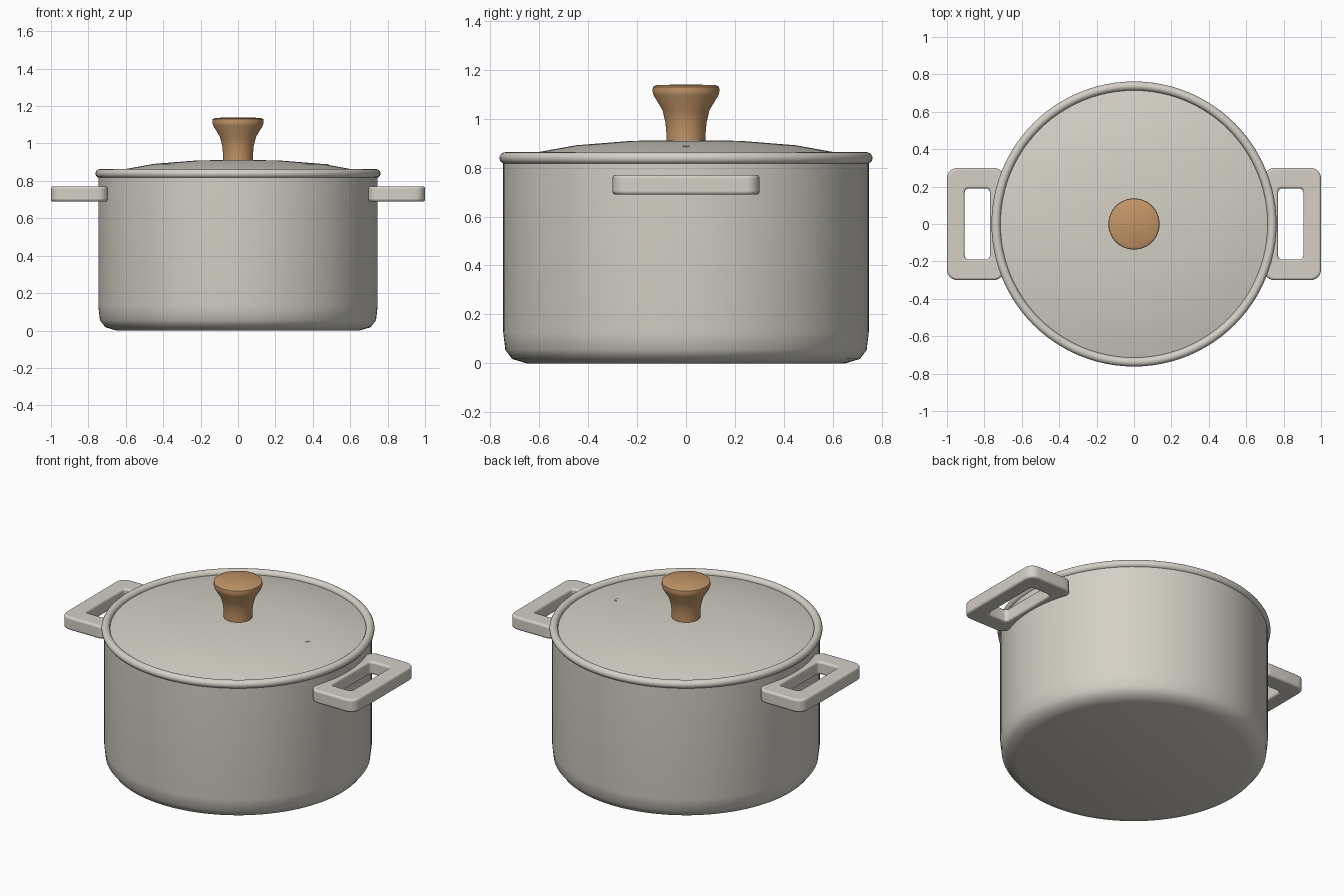
import bpy, bmesh, math

default = bpy.data.objects.get("Cube")
if default:
    bpy.data.objects.remove(default, do_unlink=True)


def make_material(name, colour):
    mat = bpy.data.materials.new(name)
    mat.use_nodes = True
    mat.diffuse_color = (*colour, 1)
    mat.node_tree.nodes["Principled BSDF"].inputs["Base Color"].default_value = (*colour, 1)
    return mat


enamel = make_material("warm grey enamel", (0.66, 0.63, 0.565))
wood = make_material("light wood", (0.54, 0.30, 0.135))


def finish(name, bm, mat, bevel=0):
    """Turn a bmesh into a smooth-shaded object, optionally with bevelled edges."""
    bmesh.ops.recalc_face_normals(bm, faces=bm.faces)
    mesh = bpy.data.meshes.new(name)
    bm.to_mesh(mesh)
    bm.free()
    mesh.materials.append(mat)
    obj = bpy.data.objects.new(name, mesh)
    bpy.context.collection.objects.link(obj)
    if bevel:
        mod = obj.modifiers.new("soft edges", 'BEVEL')
        mod.width, mod.segments = bevel, 3
        mod.limit_method, mod.angle_limit = 'ANGLE', math.radians(45)
    bpy.ops.object.select_all(action='DESELECT')
    obj.select_set(True)
    bpy.context.view_layer.objects.active = obj
    bpy.ops.object.shade_smooth_by_angle(angle=math.radians(45))
    return obj


def lathe(name, profile, mat, steps=96, closed=False):
    """Spin (radius, height) points around the z axis."""
    bm = bmesh.new()
    verts = [bm.verts.new((r, 0, z)) for r, z in profile]
    edges = [bm.edges.new(pair) for pair in zip(verts, verts[1:])]
    if closed:
        edges.append(bm.edges.new((verts[-1], verts[0])))
    bmesh.ops.spin(bm, geom=verts + edges, cent=(0, 0, 0), axis=(0, 0, 1),
                   angle=math.tau, steps=steps, use_merge=True)
    bmesh.ops.remove_doubles(bm, verts=bm.verts, dist=1e-5)
    return finish(name, bm, mat)


def rounded_rect(x0, x1, half_y, radius, steps=6):
    """Outline points of a rectangle with rounded corners."""
    corners = [(x1, half_y, 1, 1), (x0, half_y, -1, 1),
               (x0, -half_y, -1, -1), (x1, -half_y, 1, -1)]
    points = []
    for i, (x, y, sx, sy) in enumerate(corners):
        for k in range(steps + 1):
            a = (i + k / steps) * math.pi / 2
            points.append((x - sx * radius + radius * math.cos(a),
                           y - sy * radius + radius * math.sin(a)))
    return points


# Pot body with rounded base and an inner wall
lathe("pot_body", [(0, 0), (0.65, 0), (0.71, 0.018), (0.738, 0.055), (0.747, 0.13),
                   (0.747, 0.83), (0.72, 0.83), (0.72, 0.06), (0, 0.04)], enamel)

# Rolled rim ring
rim = [(0.738 + 0.024 * math.cos(i * math.tau / 16), 0.839 + 0.024 * math.sin(i * math.tau / 16))
       for i in range(16)]
lathe("rim", rim, enamel, closed=True)

# Domed lid
lathe("lid", [(0, 0.913), (0.225, 0.909), (0.45, 0.891), (0.61, 0.862), (0.722, 0.836),
              (0.722, 0.825), (0, 0.825)], enamel)

# Flared knob
lathe("lid_knob", [(0, 0.9), (0.08, 0.9), (0.08, 0.94), (0.084, 0.985), (0.096, 1.035),
                   (0.132, 1.095), (0.137, 1.112), (0.135, 1.13), (0.12, 1.137), (0, 1.14)],
      wood, steps=64)

# Small steam vent on the lid
bm = bmesh.new()
bmesh.ops.create_cone(bm, cap_ends=True, segments=16, radius1=0.014, radius2=0.014, depth=0.02)
bmesh.ops.translate(bm, verts=bm.verts, vec=(0.47, 0, 0.879))
finish("steam_vent", bm, enamel)

# Side handles: flat frames with a rectangular opening
for name, side in (("left_handle", 1), ("right_handle", -1)):
    bm = bmesh.new()
    outlines = (rounded_rect(0.695, 1.0, 0.3, 0.055), rounded_rect(0.77, 0.905, 0.19, 0.022))
    rings = [[bm.verts.new((side * x, y, z)) for x, y in outline]
             for outline, z in ((outlines[0], 0.69), (outlines[0], 0.77),
                                (outlines[1], 0.77), (outlines[1], 0.69))]
    for a, b in zip(rings, rings[1:] + rings[:1]):
        for i in range(len(a)):
            j = (i + 1) % len(a)
            bm.faces.new((a[i], a[j], b[j], b[i]))
    finish(name, bm, enamel, bevel=0.012)
